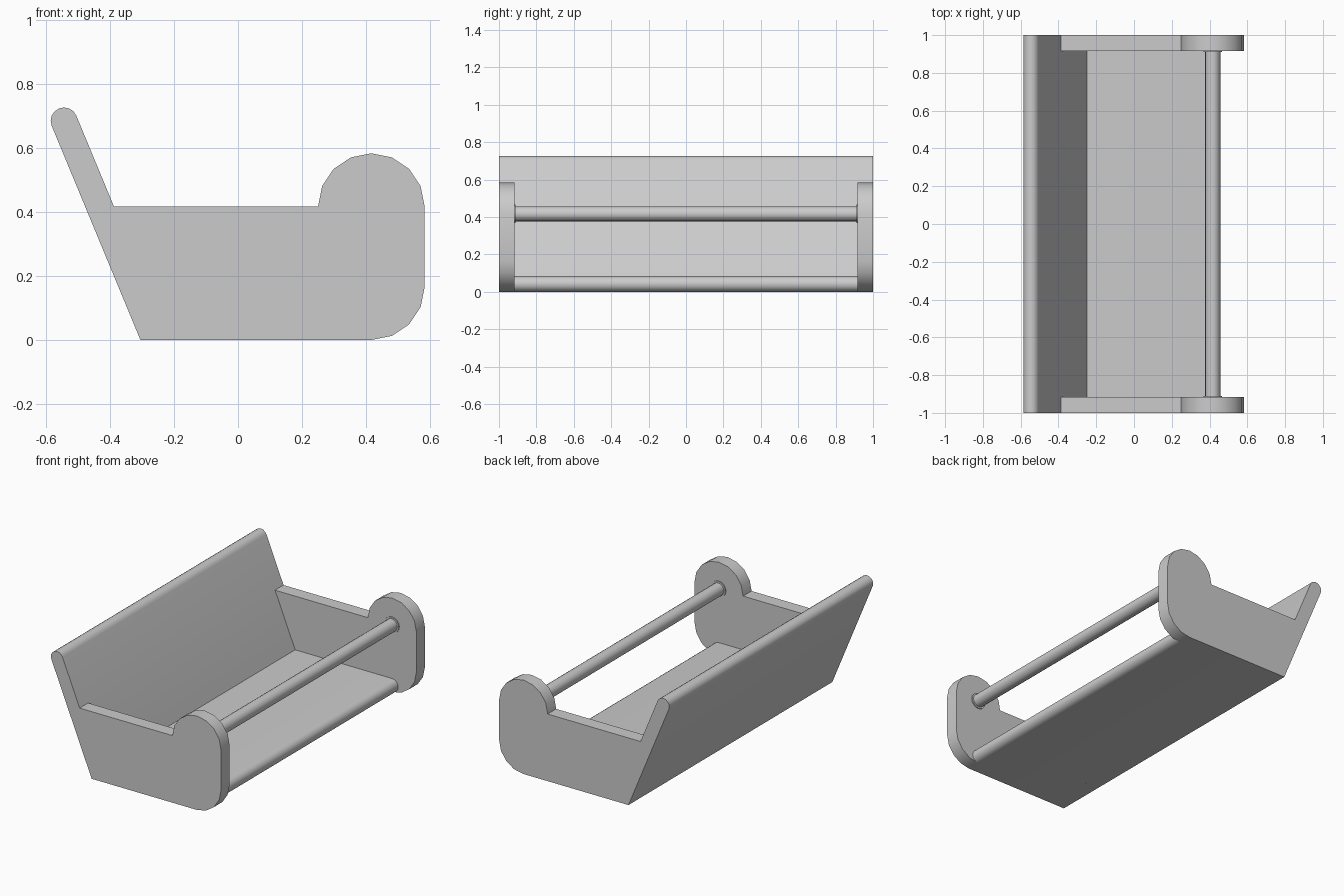
import bpy, bmesh
from math import cos, sin, tan, radians, pi

if "Cube" in bpy.data.objects:
    bpy.data.objects.remove(bpy.data.objects["Cube"])

T = 1 / 12            # board thickness
R = T / 2             # rounded board edge and rail radius
TILT = radians(22.5)  # lean of the back board
INNER = 1 - T         # y of the inner face of the end panels
FX = 0.4167           # x of the rail axis and front arcs


def arc(cx, cz, r, a0, a1, n):
    angles = [radians(a0 + (a1 - a0) * i / n) for i in range(n + 1)]
    return [(cx + r * cos(a), cz + r * sin(a)) for a in angles]


def finish(obj):
    bpy.ops.object.select_all(action='DESELECT')
    obj.select_set(True)
    bpy.context.view_layer.objects.active = obj
    bpy.ops.object.shade_smooth_by_angle(angle=radians(35))
    return obj


def extrude(name, profile, y0, y1):
    """Solid with an x-z outline, running from y0 to y1."""
    bm = bmesh.new()
    face = bm.faces.new([bm.verts.new((x, y0, z)) for x, z in profile])
    ext = bmesh.ops.extrude_face_region(bm, geom=[face], use_keep_orig=True)
    moved = [v for v in ext['geom'] if isinstance(v, bmesh.types.BMVert)]
    bmesh.ops.translate(bm, verts=moved, vec=(0, y1 - y0, 0))
    bmesh.ops.recalc_face_normals(bm, faces=bm.faces[:])
    mesh = bpy.data.meshes.new(name)
    bm.to_mesh(mesh)
    bm.free()
    obj = bpy.data.objects.new(name, mesh)
    bpy.context.collection.objects.link(obj)
    return finish(obj)


def rod(name, radius, y0, y1, sides=16):
    bpy.ops.mesh.primitive_cylinder_add(
        vertices=sides, radius=radius, depth=y1 - y0)
    obj = bpy.context.object
    obj.name = name
    obj.rotation_euler.x = pi / 2
    obj.location = (FX, (y0 + y1) / 2, FX)
    bpy.ops.object.transform_apply(location=True, rotation=True, scale=True)
    return finish(obj)


def mirror_y(obj):
    mod = obj.modifiers.new("mirror", 'MIRROR')
    mod.use_axis = (False, True, False)


# Leaning back board with a rounded top edge
OUT = -0.305
IN = OUT + T / cos(TILT)


def inner_x(z):
    return IN - z * tan(TILT)


cap_z = 0.685
cap_x = (OUT + IN) / 2 - cap_z * tan(TILT)
extrude("back_board",
        [(OUT, 0), (IN, 0)] + arc(cap_x, cap_z, R, 22.5, 202.5, 8), -1, 1)

# Floor board with a rounded front edge
extrude("floor_board",
        [(IN, 0)] + arc(FX, R, R, -90, 90, 8) + [(inner_x(T), T)],
        -INNER, INNER)

# End panels: rounded lower front corner and raised round lobe
ends = extrude("end_panels",
               [(IN, 0)] + arc(FX, 0.1667, 0.1667, -90, 0, 4)
               + arc(FX, FX, 0.1667, 0, 180, 8) + [(inner_x(FX), FX)],
               INNER, 1)
mirror_y(ends)

# Front rail and its thin end collars
rod("front_rail", 0.04, -INNER, INNER)
mirror_y(rod("rail_collars", 0.05, INNER - 0.006, INNER))
